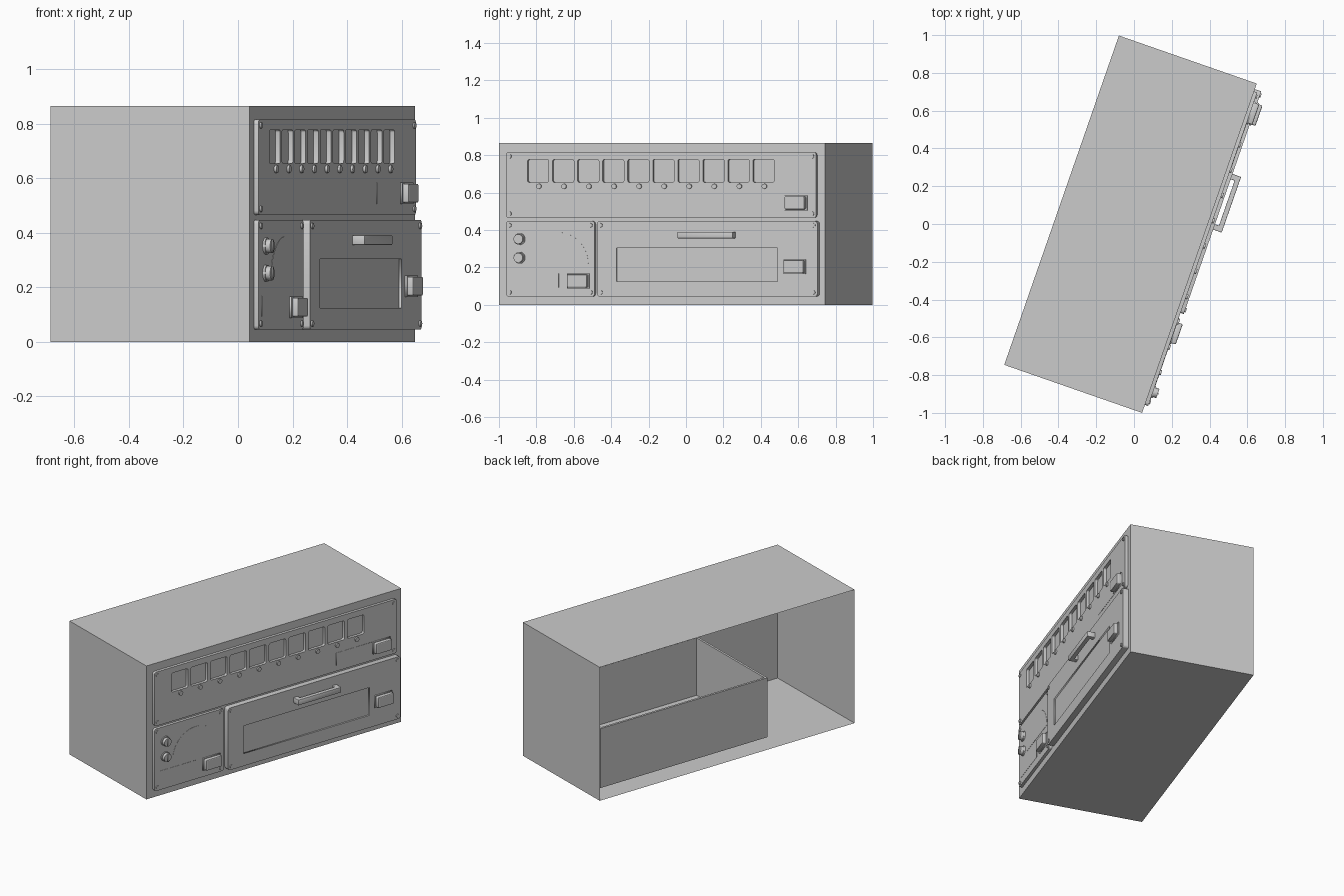
import bpy, bmesh
from math import sin, cos, pi, radians
from mathutils import Matrix

if "Cube" in bpy.data.objects:
    bpy.data.objects.remove(bpy.data.objects["Cube"])

# local frame: x = along the front, -y = out of the front, z = up; whole rack is turned
RACK = Matrix.Translation((0.043, -1.0, 0)) @ Matrix.Rotation(radians(70.8), 4, 'Z')
FRONT = Matrix.Rotation(radians(90), 4, 'X')
W, D, H = 1.846, 0.773, 0.865


def add(name, bm, bevel=0):
    bmesh.ops.remove_doubles(bm, verts=bm.verts, dist=1e-5)
    bm.transform(RACK)
    me = bpy.data.meshes.new(name)
    bm.to_mesh(me)
    bm.free()
    ob = bpy.data.objects.new(name, me)
    bpy.context.collection.objects.link(ob)
    if bevel:
        m = ob.modifiers.new("edge", 'BEVEL')
        m.width, m.segments = bevel, 2
        m.limit_method, m.angle_limit = 'ANGLE', radians(40)
    return ob


def rect(x0, x1, z0, z1, r=0.0):
    if not r:
        return [(x0, z0), (x1, z0), (x1, z1), (x0, z1)]
    pts = []
    for k, (cx, cz) in enumerate([(x1 - r, z1 - r), (x0 + r, z1 - r), (x0 + r, z0 + r), (x1 - r, z0 + r)]):
        for i in range(4):
            a = pi / 2 * (k + i / 3)
            pts.append((cx + r * cos(a), cz + r * sin(a)))
    return pts


def arc(cx, cz, r, n=20, sweep=2 * pi):
    m = n if sweep > 6 else n + 1
    return [(cx + r * cos(sweep * i / n), cz + r * sin(sweep * i / n)) for i in range(m)]


def plate(name, outlines, d0, d1, bevel=0, frame=FRONT):
    """Extrude flat outlines from depth d0 to d1; inner outlines become holes."""
    cu = bpy.data.curves.new(name, 'CURVE')
    cu.dimensions, cu.fill_mode, cu.extrude = '2D', 'BOTH', (d1 - d0) / 2
    for pts in outlines:
        sp = cu.splines.new('POLY')
        sp.points.add(len(pts) - 1)
        for p, (x, y) in zip(sp.points, pts):
            p.co = (x, y, 0, 1)
        sp.use_cyclic_u = True
    tmp = bpy.data.objects.new(name + "_outline", cu)
    bpy.context.collection.objects.link(tmp)
    bpy.context.view_layer.update()
    me = tmp.evaluated_get(bpy.context.evaluated_depsgraph_get()).to_mesh()
    bm = bmesh.new()
    bm.from_mesh(me)
    bpy.data.objects.remove(tmp)
    bm.transform(frame @ Matrix.Translation((0, 0, (d0 + d1) / 2)))
    return add(name, bm, bevel)


def open_box(x0, x1, y0, y1, z0, z1, side):
    """Box without the face that looks along side."""
    bm = bmesh.new()
    bmesh.ops.create_cube(bm, size=1)
    bm.transform(Matrix.Translation(((x0 + x1) / 2, (y0 + y1) / 2, (z0 + z1) / 2))
                 @ Matrix.Diagonal((x1 - x0, y1 - y0, z1 - z0, 1)))
    bm.normal_update()
    gone = [f for f in bm.faces if f.normal[side] > 0.9]
    bmesh.ops.delete(bm, geom=gone, context='FACES')
    return bm


# sheet case, open at the back
add("case", open_box(0, W, 0, D, 0, H, 1))

# open-topped drawer box behind the lower panel
drawer = add("drawer_box", open_box(0.585, 1.795, 0.003, 0.71, 0.045, 0.43, 2))
drawer.modifiers.new("wall", 'SOLIDIFY').thickness = 0.02

# front panels with window openings
windows = [0.168 + 0.1418 * i for i in range(10)]
upper = (0.045, 1.802, 0.466, 0.816)
gauge = (0.045, 0.548, 0.045, 0.448)
lower = (0.567, 1.815, 0.045, 0.448)
plate("upper_panel", [rect(*upper, 0.015)] +
      [rect(x, x + 0.12, 0.655, 0.778, 0.01) for x in windows], 0, 0.018)
plate("gauge_panel", [rect(*gauge, 0.015)], 0, 0.018)
plate("drawer_panel", [rect(*lower, 0.015), rect(0.678, 1.589, 0.125, 0.305)], 0, 0.036)
plate("drawer_window", [rect(0.678, 1.589, 0.125, 0.305)], 0.02, 0.027)

# small buttons under the windows
for x in windows:
    plate("button", [arc(x + 0.066, 0.634, 0.014, 12)], 0.018, 0.027)

# corner screws
for (x0, x1, z0, z1), d in ((upper, 0.018), (gauge, 0.018), (lower, 0.036)):
    for x in (x0 + 0.022, x1 - 0.022):
        for z in (z0 + 0.022, z1 - 0.022):
            plate("screw", [arc(x, z, 0.011, 12)], d, d + 0.006)

# latches
for x, z, d in ((1.632, 0.508, 0.018), (0.4, 0.09, 0.018), (1.632, 0.167, 0.036)):
    plate("latch_base", [rect(x - 0.006, x + 0.12, z - 0.002, z + 0.077)], d, d + 0.008)
    plate("latch", [rect(x, x + 0.114, z + 0.003, z + 0.072)], d, d + 0.031, 0.006)

# name strips and half-round gauge face
plate("upper_label", [rect(1.362, 1.625, 0.505, 0.585)], 0.016, 0.0195)
plate("lower_label", [rect(0.082, 0.345, 0.093, 0.168)], 0.016, 0.0195)
plate("gauge_face", [arc(0.345, 0.22, 0.167, 28, pi)], 0.016, 0.0195)

# knobs with pointer ribs
for z in (0.252, 0.352):
    plate("knob_skirt", [arc(0.124, z, 0.031, 24)], 0.018, 0.026)
    plate("knob", [arc(0.124, z, 0.026, 24)], 0.018, 0.045, 0.004)
    plate("knob_rib", [rect(0.121, 0.127, z - 0.024, z + 0.024)], 0.04, 0.049)

# drawer pull: U profile seen from above, extruded upward
pull = [(1.04, -0.034), (1.04, -0.084), (1.352, -0.084), (1.352, -0.034),
        (1.322, -0.034), (1.322, -0.058), (1.07, -0.058), (1.07, -0.034)]
plate("drawer_pull", [pull], 0.356, 0.391, 0.003, Matrix.Identity(4))
